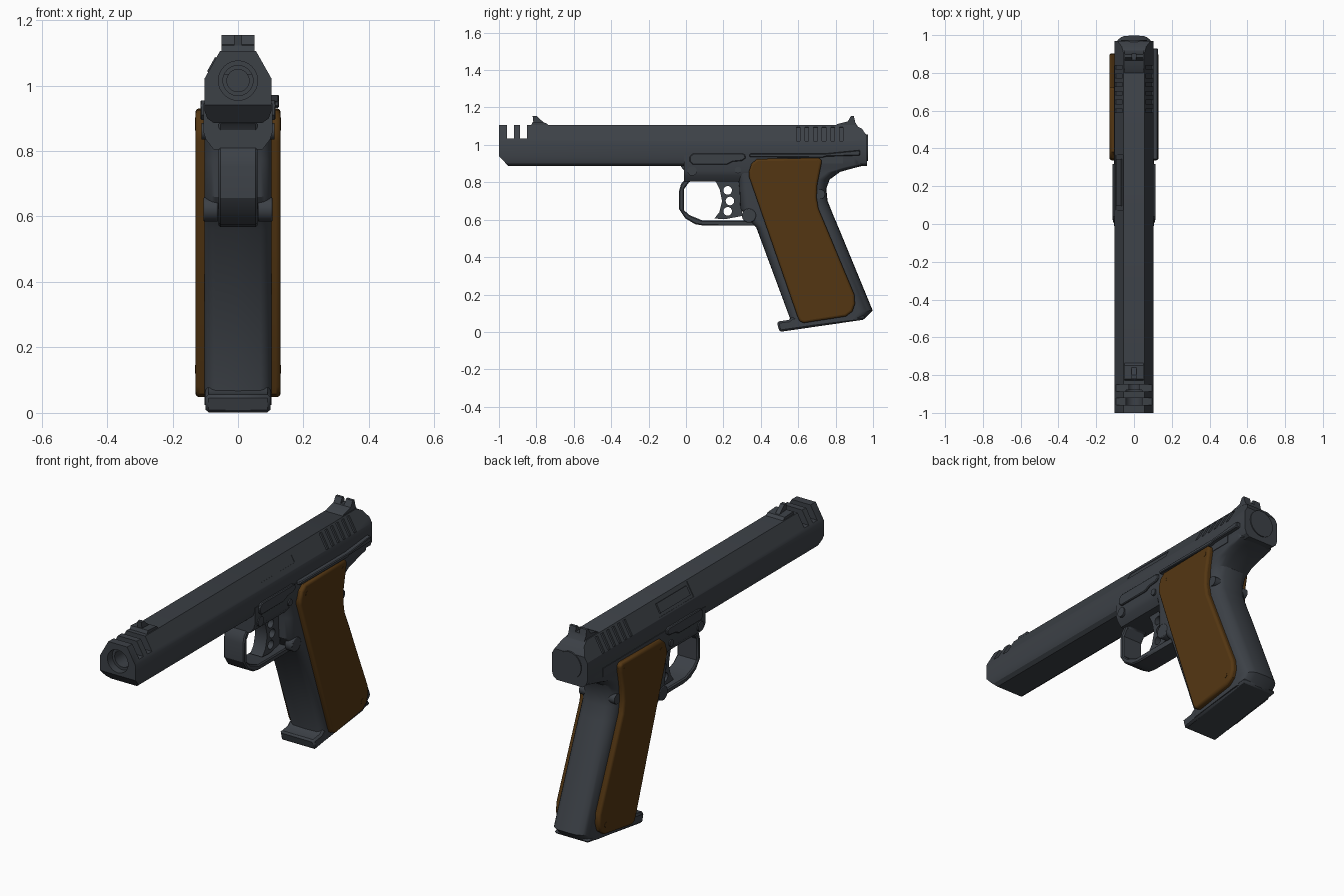
import bpy, bmesh, math
from mathutils import Vector, Matrix


def material(name, rgb):
    m = bpy.data.materials.new(name)
    m.diffuse_color = (*rgb, 1)
    return m


METAL = material("gunmetal", (0.045, 0.052, 0.062))
WOOD = material("brown wood", (0.088, 0.037, 0.006))


def finish(name, bm, mat=METAL, bevel=0, segs=2, smooth=True):
    bmesh.ops.recalc_face_normals(bm, faces=bm.faces)
    me = bpy.data.meshes.new(name)
    bm.to_mesh(me)
    bm.free()
    ob = bpy.data.objects.new(name, me)
    bpy.context.collection.objects.link(ob)
    me.materials.append(mat)
    if bevel:
        b = ob.modifiers.new("bevel", 'BEVEL')
        b.width, b.segments, b.limit_method = bevel, segs, 'ANGLE'
        b.angle_limit = math.radians(50)
    if smooth:
        shade(ob)
    return ob


def shade(ob):
    bpy.ops.object.select_all(action='DESELECT')
    ob.select_set(True)
    bpy.context.view_layer.objects.active = ob
    bpy.ops.object.shade_smooth_by_angle(angle=math.radians(32))


def loft(name, rings, **kw):
    bm = bmesh.new()
    vs = [[bm.verts.new(p) for p in r] for r in rings]
    n = len(vs[0])
    for a, b in zip(vs, vs[1:]):
        for i in range(n):
            j = (i + 1) % n
            bm.faces.new((a[i], a[j], b[j], b[i]))
    bm.faces.new(vs[0])
    bm.faces.new(vs[-1])
    return finish(name, bm, **kw)


def plate(name, yz, x0, x1, **kw):
    """Side profile extruded across x."""
    return loft(name, [[(x, y, z) for y, z in yz] for x in (x0, x1)], **kw)


def bar(name, xz, y0, y1, **kw):
    """Half cross-section (mirrored in x) extruded along y."""
    full = xz + [(-x, z) for x, z in reversed(xz)]
    return loft(name, [[(x, y, z) for x, z in full] for y in (y0, y1)], **kw)


def rod(name, c, r, depth, axis='X', sides=24, **kw):
    bm = bmesh.new()
    rot = Matrix.Rotation(math.pi / 2, 4, 'Y' if axis == 'X' else 'X')
    bmesh.ops.create_cone(bm, cap_ends=True, segments=sides, radius1=r, radius2=r,
                          depth=depth, matrix=Matrix.Translation(c) @ rot)
    return finish(name, bm, **kw)


def box(name, c, size, rot=0, **kw):
    bm = bmesh.new()
    m = Matrix.Translation(c) @ Matrix.Rotation(rot, 4, 'Y') @ Matrix.Diagonal((*size, 1))
    bmesh.ops.create_cube(bm, size=1, matrix=m)
    return finish(name, bm, smooth=False, **kw)


def cut(target, *cutters):
    for c in cutters:
        bpy.context.view_layer.objects.active = target
        m = target.modifiers.new("cut", 'BOOLEAN')
        m.operation, m.solver, m.object = 'DIFFERENCE', 'EXACT', c
        bpy.ops.object.modifier_apply(modifier=m.name)
        bpy.data.objects.remove(c)
    shade(target)


# Slide: one long section, then chamfered ends, vents, bore, serrations
slide = bar("slide", [(0.055, 1.105), (0.103, 1.02), (0.103, 0.925),
                      (0.094, 0.9), (0.075, 0.886)], -1, 0.968)
cut(slide,
    plate("c", [(-1.05, 0.995), (-1.05, 0.8), (-0.87, 0.8)], -0.2, 0.2),
    plate("c", [(0.9, 1.107), (0.94, 1.087), (0.98, 1.03), (1.1, 1.03), (1.1, 1.2), (0.9, 1.2)],
          -0.2, 0.2),
    box("c", (0, -0.9385, 1.135), (0.4, 0.037, 0.2)),
    box("c", (0, -0.8685, 1.135), (0.4, 0.037, 0.2)),
    rod("c", (0, -1, 1.015), 0.06, 0.08, 'Y', 32),
    rod("c", (0, -1, 1.015), 0.046, 0.24, 'Y', 32),
    rod("c", (0, -1, 1.015), 0.034, 0.6, 'Y', 32))
TILT = math.radians(29.5)
for s in (1, -1):
    for i in range(6):
        cut(slide, box("c", (s * 0.082, 0.6 + i * 0.046, 1.06), (0.02, 0.02, 0.086), -s * TILT))
# Ejection port, mostly open to the left
cut(slide, box("c", (-0.084, 0.22, 1.066), (0.02, 0.29, 0.08), TILT),
    box("c", (0.084, 0.2, 1.066), (0.016, 0.29, 0.04), -TILT))
box("port_cover", (-0.076, 0.22, 1.062), (0.014, 0.25, 0.05), TILT)

# Rear plate
rod("firing_pin_plate", (0, 0.967, 0.985), 0.07, 0.012, 'Y', 32)

# Front sight
plate("front_sight_base", [(-0.83, 1.1), (-0.82, 1.122), (-0.75, 1.118), (-0.73, 1.1)], -0.05, 0.05)
plate("front_sight_blade", [(-0.815, 1.11), (-0.82, 1.155), (-0.8, 1.155), (-0.75, 1.11)],
      -0.012, 0.012)

# Rear sight with notch
sight = plate("rear_sight", [(0.79, 1.098), (0.81, 1.112), (0.865, 1.125), (0.882, 1.155),
                             (0.897, 1.155), (0.905, 1.12), (0.92, 1.095)], -0.05, 0.05)
cut(sight, box("c", (0, 0.87, 1.17), (0.022, 0.3, 0.08)))

# Frame rail below the slide
bar("frame_rail", [(0.106, 0.945), (0.106, 0.86), (0.098, 0.835), (0.075, 0.805)], -0.01, 0.42)
bar("rear_rail", [(0.106, 0.945), (0.106, 0.9)], 0.4, 0.84)

# Trigger guard
plate("trigger_guard",
      [(-0.032, 0.888), (0.0, 0.853), (0.005, 0.827), (-0.027, 0.79), (-0.037, 0.752),
       (-0.037, 0.656), (-0.005, 0.608), (0.048, 0.576), (0.096, 0.568), (0.4, 0.568),
       (0.36, 0.597), (0.085, 0.597), (0.02, 0.624), (-0.01, 0.65), (-0.011, 0.763),
       (0.02, 0.805), (0.33, 0.805), (0.33, 0.888)], -0.06, 0.06, bevel=0.006, segs=1)

# Trigger with three holes
trigger = plate("trigger", [(0.15, 0.82), (0.18, 0.763), (0.193, 0.7), (0.178, 0.64),
                            (0.152, 0.606), (0.21, 0.603), (0.3, 0.62), (0.3, 0.82)],
                -0.035, 0.035)
cut(trigger, *[rod("c", p, 0.023, 0.3) for p in
               ((0, 0.223, 0.757), (0, 0.235, 0.7), (0, 0.223, 0.645))])


# Grip: rounded sections from front strap to back strap
def section(y0, z0, y1, z1, hw=0.103):
    a, b = Vector((0, y0, z0)), Vector((0, y1, z1))
    d = (b - a).normalized()
    pts = []
    for base, sign, r in ((a, 1, 0.045), (b, -1, 0.07)):
        for i in range(13):
            # two quarter arcs joined over the strap
            t = math.pi * i / 12
            x = (hw - r) * (1 if i < 6 else -1 if i > 6 else 0) + r * math.cos(t)
            p = base + d * sign * r * (1 - math.sin(t))
            pts.append((x * sign, p.y, p.z))
    return pts


loft("grip_frame", [section(*r) for r in (
    (0.55, 0.02, 0.953, 0.07), (0.555, 0.075, 0.998, 0.115), (0.375, 0.56, 0.823, 0.54),
    (0.335, 0.6, 0.785, 0.63), (0.29, 0.66, 0.757, 0.7), (0.285, 0.77, 0.75, 0.765),
    (0.28, 0.81, 0.768, 0.815), (0.27, 0.84, 0.825, 0.856), (0.26, 0.87, 0.9, 0.877),
    (0.26, 0.89, 0.967, 0.893), (0.26, 0.94, 0.967, 0.95))])

# Magazine base with front lip
plate("magazine_base", [(0.5, 0.0), (0.955, 0.066), (0.96, 0.085), (0.57, 0.08),
                        (0.55, 0.064), (0.485, 0.055)], -0.1, 0.1, bevel=0.02, segs=1)

panel = [(0.38, 0.925), (0.71, 0.93), (0.728, 0.918), (0.72, 0.88), (0.702, 0.79), (0.698, 0.72),
         (0.708, 0.66), (0.9, 0.2), (0.903, 0.15), (0.89, 0.11), (0.855, 0.083), (0.63, 0.048),
         (0.607, 0.058), (0.597, 0.08), (0.337, 0.83), (0.337, 0.86), (0.35, 0.9)]
stop = [(0.02, 0.91), (0.035, 0.895), (0.22, 0.895), (0.25, 0.91), (0.3, 0.915), (0.32, 0.93),
        (0.315, 0.948), (0.3, 0.955), (0.04, 0.955), (0.02, 0.94)]
for s, side in ((1, "right"), (-1, "left")):
    # Wooden grip panels and their screws
    plate(side + "_grip_panel", panel, s * 0.09, s * 0.13, mat=WOOD, bevel=0.012, segs=3)
    for i, (y, z) in enumerate(((0.39, 0.875), (0.69, 0.89), (0.85, 0.133))):
        rod(f"{side}_panel_screw_{i}", (s * 0.126, y, z), 0.013, 0.01, mat=WOOD)
    # Slide stop, pins and magazine button
    plate(side + "_slide_stop", stop, s * 0.09, s * 0.115, bevel=0.004, segs=1)
    rod(side + "_front_pin", (s * 0.1, 0.033, 0.86), 0.025, 0.024)
    rod(side + "_rear_pin", (s * 0.1, 0.278, 0.865), 0.017, 0.024)
    rod(side + "_magazine_button", (s * 0.083, 0.337, 0.622), 0.038, 0.045, bevel=0.005)
    rod(side + "_backstrap_pin", (s * 0.085, 0.717, 0.736), 0.026, 0.036)

# Safety lever along the right side
plate("safety_lever", [(0.34, 0.935), (0.73, 0.932), (0.75, 0.938), (0.93, 0.943), (0.93, 0.972),
                       (0.74, 0.953), (0.34, 0.953)], 0.09, 0.126, bevel=0.004, segs=1)
